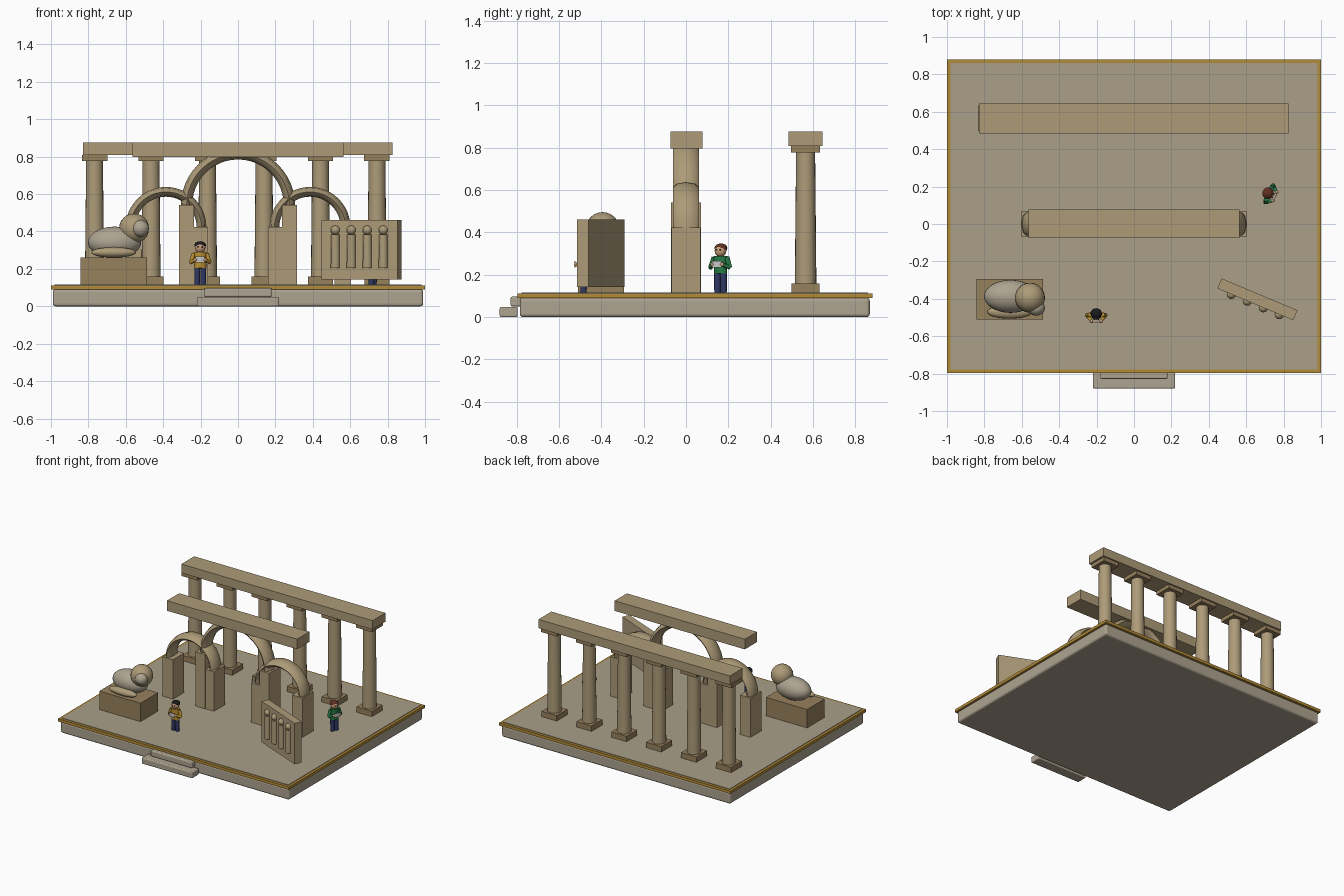
import bpy, math
from mathutils import Matrix, Vector

if "Cube" in bpy.data.objects:
    bpy.data.objects.remove(bpy.data.objects["Cube"])


def mat(name, r, g, b):
    m = bpy.data.materials.new(name)
    m.diffuse_color = (r, g, b, 1)
    m.use_nodes = True
    m.node_tree.nodes["Principled BSDF"].inputs["Base Color"].default_value = m.diffuse_color
    return m


SAND = mat("sandstone", .42, .33, .19)
DARK = mat("dark_sandstone", .31, .22, .11)
PALE = mat("pale_stone", .42, .37, .28)
FLOOR = mat("floor_stone", .40, .35, .25)
GOLD = mat("gold_trim", .45, .26, .04)
SKIN = mat("skin", .62, .36, .2)
NAVY = mat("trousers", .03, .04, .13)
YELLOW = mat("yellow_shirt", .5, .28, .03)
GREEN = mat("green_shirt", .02, .2, .06)
BLACK = mat("black_hair", .01, .01, .01)
BROWN = mat("brown_hair", .12, .03, .015)
PAPER = mat("paper", .75, .75, .72)


def finish(name, m, smooth=False):
    ob = bpy.context.object
    ob.name = name
    ob.data.materials.append(m)
    if smooth:
        bpy.ops.object.shade_smooth_by_angle(angle=math.radians(40))
    return ob


def box(name, x0, x1, y0, y1, z0, z1, m, bevel=0):
    bpy.ops.mesh.primitive_cube_add(size=1)
    ob = finish(name, m)
    ob.data.transform(Matrix.Translation(((x0 + x1) / 2, (y0 + y1) / 2, (z0 + z1) / 2))
                      @ Matrix.Diagonal((x1 - x0, y1 - y0, z1 - z0, 1)))
    if bevel:
        b = ob.modifiers.new("bevel", 'BEVEL')
        b.width, b.segments = bevel, 3
    return ob


def ball(name, c, r, m, seg=24):
    bpy.ops.mesh.primitive_uv_sphere_add(segments=seg, ring_count=seg // 2, radius=1)
    ob = finish(name, m, True)
    ob.data.transform(Matrix.Translation(c) @ Matrix.Diagonal((*r, 1)))
    return ob


def rod(name, a, b, r0, r1, m, n=16):
    a, b = Vector(a), Vector(b)
    bpy.ops.mesh.primitive_cone_add(vertices=n, radius1=r0, radius2=r1, depth=(b - a).length)
    ob = finish(name, m, True)
    ob.data.transform(Matrix.Translation((a + b) / 2)
                      @ (b - a).to_track_quat('Z', 'Y').to_matrix().to_4x4())
    return ob


def arch(name, cx, cz, R, r, w):
    # half ring with an eight-sided oval section, depth along y
    n, k = 24, 8
    verts, faces = [], []
    for i in range(n + 1):
        t = math.pi * i / n
        for j in range(k):
            p = 2 * math.pi * j / k
            d = R + r * math.cos(p)
            verts.append((cx + d * math.cos(t), w * math.sin(p), cz + d * math.sin(t)))
    for i in range(n):
        for j in range(k):
            q = (j + 1) % k
            faces.append((i * k + j, i * k + q, i * k + k + q, i * k + k + j))
    faces += [tuple(reversed(range(k))), tuple(range(n * k, n * k + k))]
    me = bpy.data.meshes.new(name)
    me.from_pydata(verts, [], faces)
    ob = bpy.data.objects.new(name, me)
    bpy.context.collection.objects.link(ob)
    bpy.ops.object.select_all(action='DESELECT')
    bpy.context.view_layer.objects.active = ob
    ob.select_set(True)
    finish(name, SAND)
    bpy.ops.object.shade_smooth_by_angle(angle=math.radians(60))


# platform, trim, floor and steps
box("platform", -.99, .99, -.785, .868, 0, .092, PALE, .015)
box("platform_trim", -1, 1, -.797, .88, .09, .112, GOLD)
box("floor", -.98, .98, -.777, .86, .1, .116, FLOOR)
box("upper_step", -.18, .18, -.828, -.78, .05, .097, PALE, .008)
box("lower_step", -.22, .22, -.88, -.795, 0, .049, PALE, .008)

# back colonnade
for i in range(6):
    x, y = -.767 + .302 * i, .565
    box("column_plinth", x - .066, x + .066, y - .066, y + .066, .116, .158, DARK)
    rod("column_shaft", (x, y, .158), (x, y, .78), .051, .045, SAND, 20)
    box("column_capital", x - .068, x + .068, y - .068, y + .068, .778, .808, DARK)
box("colonnade_beam", -.83, .825, .485, .644, .808, .877, SAND)

# arcade
for s in (-1, 1):
    for name, a, b, top, d in (("tall_pier", .235, .316, .541, .071),
                               ("short_pier", .16, .25, .424, .068),
                               ("outer_pier", .515, .605, .424, .068)):
        box(name, min(s * a, s * b), max(s * a, s * b), -d, d, .116, top, SAND)
    arch("side_arch", s * .385, .422, .19, .026, .062)
arch("centre_arch", 0, .54, .275, .03, .062)
box("arcade_beam", -.563, .563, -.074, .077, .797, .876, SAND)

# reclining statue on a pedestal
box("pedestal", -.843, -.487, -.51, -.293, .116, .26, DARK)
ball("statue_body", (-.66, -.387, .342), (.142, .088, .084), PALE, 32)
ball("statue_head", (-.556, -.394, .416), (.08, .08, .08), SAND)
ball("statue_muzzle", (-.523, -.448, .416), (.047, .042, .045), PALE)
ball("statue_paw", (-.665, -.47, .288), (.12, .036, .028), SAND)

# leaning relief panel, built at the origin then turned
turn = Matrix.Translation((.66, -.403, 0)) @ Matrix.Rotation(math.radians(-22.8), 4, 'Z')
parts = [box("relief_panel", -.22, .22, -.029, .029, .142, .462, SAND)]
for i in range(4):
    u = -.139 + .0927 * i
    parts.append(rod("relief_body", (u, -.029, .205), (u, -.029, .385), .025, .023, SAND))
    parts.append(ball("relief_head", (u, -.029, .407), (.025, .025, .025), SAND, 16))
for p in parts:
    p.data.transform(turn)


# visitors, built facing -y then placed
def visitor(pre, x, y, angle, shirt, hair):
    p = []
    for s in (-1, 1):
        p.append(rod(pre + "_leg", (s * .016, 0, .116), (s * .016, 0, .215), .015, .016, NAVY, 12))
        p.append(rod(pre + "_upper_arm", (s * .034, 0, .282), (s * .05, -.004, .235), .012, .011, shirt, 10))
        p.append(rod(pre + "_forearm", (s * .05, -.004, .235), (s * .026, -.034, .248), .011, .008, shirt, 10))
        p.append(ball(pre + "_hand", (s * .025, -.036, .249), (.01, .01, .01), SKIN, 10))
        p.append(ball(pre + "_eye", (s * .011, -.026, .318), (.004, .004, .004), BLACK, 8))
    p.append(rod(pre + "_torso", (0, 0, .205), (0, 0, .29), .031, .033, shirt, 16))
    p[-1].data.transform(Matrix.Diagonal((1.05, .75, 1, 1)))
    p.append(ball(pre + "_head", (0, 0, .314), (.028, .028, .031), SKIN, 16))
    p.append(ball(pre + "_hair", (0, .005, .327), (.031, .029, .021), hair, 16))
    p.append(box(pre + "_map", -.024, .024, -.042, -.039, .235, .265, PAPER))
    m = Matrix.Translation((x, y, 0)) @ Matrix.Rotation(angle, 4, 'Z')
    for o in p:
        o.data.transform(m)


visitor("first_visitor", -.202, -.484, 0, YELLOW, BLACK)
visitor("second_visitor", .72, .163, math.radians(65), GREEN, BROWN)
